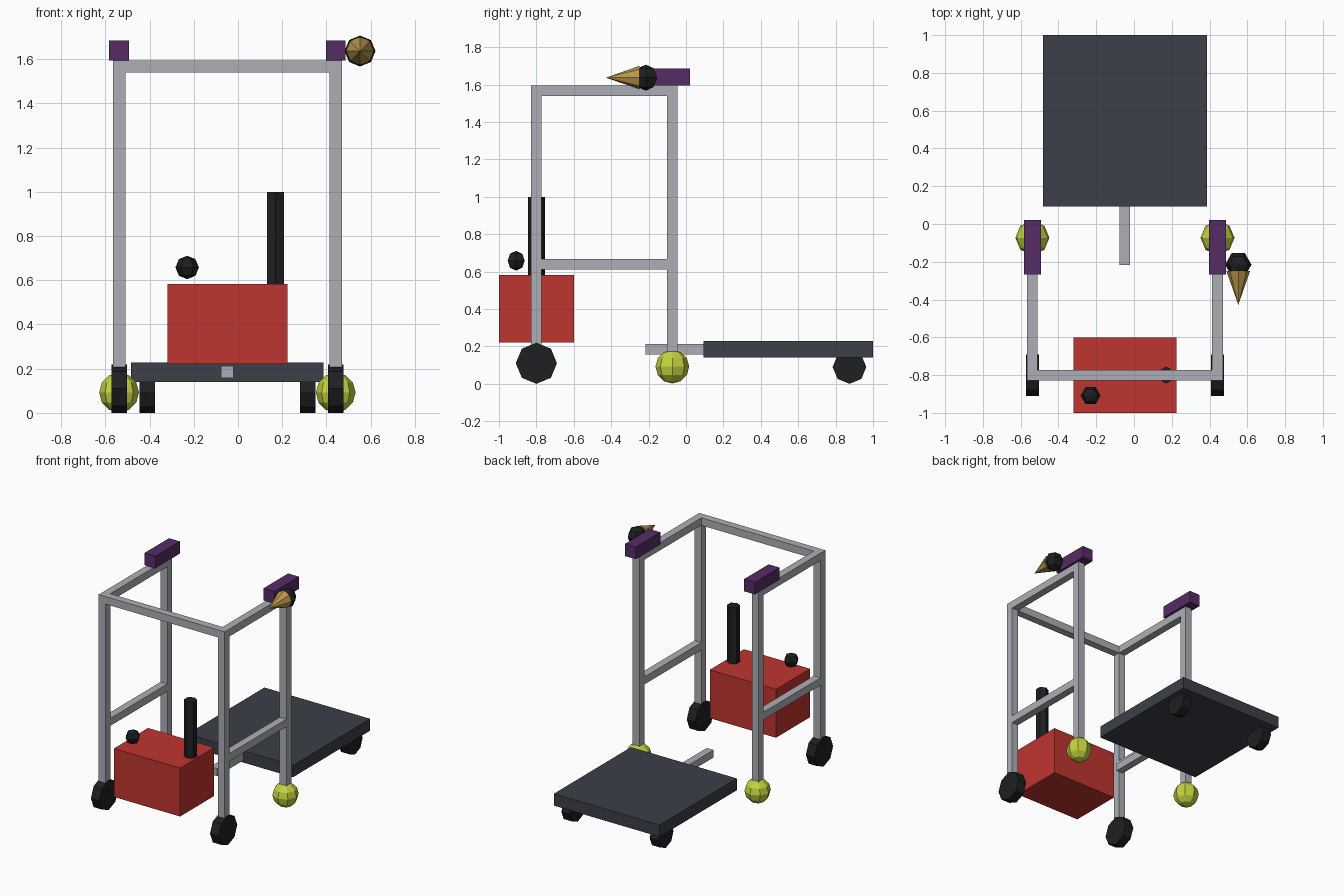
import bpy
from math import pi

if "Cube" in bpy.data.objects:
    bpy.data.objects.remove(bpy.data.objects["Cube"])

def material(name, rgb):
    m = bpy.data.materials.new(name)
    m.diffuse_color = (*rgb, 1)
    m.use_nodes = True
    m.node_tree.nodes["Principled BSDF"].inputs["Base Color"].default_value = m.diffuse_color
    return m

METAL = material("metal", (0.42, 0.43, 0.46))
DARK = material("dark_slate", (0.045, 0.05, 0.065))
BLACK = material("black_rubber", (0.013, 0.014, 0.016))
RED = material("engine_red", (0.52, 0.035, 0.028))
LIME = material("tennis_lime", (0.55, 0.65, 0.05))
PURPLE = material("grip_purple", (0.09, 0.025, 0.13))
BRASS = material("brass", (0.5, 0.31, 0.07))

def finish(name, mat):
    o = bpy.context.object
    o.name = name
    o.data.materials.append(mat)
    bpy.ops.object.transform_apply(location=False, rotation=True, scale=True)
    return o

def box(name, x, y, z, mat):
    """Box from (min, max) ranges on each axis."""
    bpy.ops.mesh.primitive_cube_add(size=1, location=[sum(r) / 2 for r in (x, y, z)])
    bpy.context.object.scale = [r[1] - r[0] for r in (x, y, z)]
    return finish(name, mat)

def cylinder(name, loc, r, depth, sides, mat, rot=(0, 0, 0)):
    bpy.ops.mesh.primitive_cylinder_add(vertices=sides, radius=r, depth=depth,
                                        location=loc, rotation=rot)
    return finish(name, mat)

def ball(name, loc, r, segments, rings, mat):
    bpy.ops.mesh.primitive_uv_sphere_add(segments=segments, ring_count=rings, radius=r,
                                         location=loc, rotation=(0, 0, pi / 2))
    return finish(name, mat)

CX = -0.048            # centre line of the walker and trailer
T = 0.028              # half thickness of the square tube
YF, YB = -0.80, -0.073 # front and back legs
ZT, ZM = 1.567, 0.64   # top and middle rails

def around(c, h=T):
    return (c - h, c + h)

# Walker frame sides, with wheels, ball feet and grips
for side, s in (("left", -1), ("right", 1)):
    x = CX + s * 0.49
    box(f"front_leg_{side}", around(x), around(YF), (0.11, ZT + T), METAL)
    box(f"back_leg_{side}", around(x), around(YB), (0.09, ZT + T), METAL)
    box(f"top_rail_{side}", around(x), (YF + T, YB - T), around(ZT), METAL)
    box(f"middle_rail_{side}", around(x), (YF + T, YB - T), around(ZM), METAL)
    cylinder(f"front_wheel_{side}", (x, YF, 0.11), 0.11, 0.07, 8, BLACK, (0, pi / 2, 0))
    ball(f"ball_foot_{side}", (x, YB, 0.092), 0.09, 8, 6, LIME)
    box(f"grip_{side}", around(x, 0.045), (-0.267, 0.022), (1.595, 1.685), PURPLE)
    cylinder(f"trailer_wheel_{side}", (CX + s * 0.363, 0.874, 0.09), 0.09, 0.07, 8, BLACK,
             (0, pi / 2, 0))

# Front cross bar
box("front_cross_bar", (CX - 0.49 + T, CX + 0.49 - T), around(YF), around(ZT), METAL)

# Trailer deck and hitch
box("trailer_deck", around(CX, 0.435), (0.093, 1.0), (0.14, 0.228), DARK)
box("hitch_bar", around(CX), (-0.216, 0.12), around(0.185), METAL)

# Engine with exhaust and filler cap
box("engine_block", around(CX, 0.272), (-1.0, -0.60), (0.222, 0.582), RED)
cylinder("exhaust_pipe", (0.17, -0.80, 0.78), 0.045, 0.44, 6, BLACK)
ball("filler_cap", (-0.23, -0.908, 0.658), 0.053, 6, 4, BLACK)

# Horn on the right grip
ball("horn_bulb", (0.552, -0.215, 1.637), 0.07, 6, 4, BLACK)
bpy.ops.mesh.primitive_cone_add(vertices=8, radius1=0.063, radius2=0, depth=0.18,
                                location=(0.552, -0.338, 1.637), rotation=(pi / 2, 0, 0))
finish("horn_cone", BRASS)
